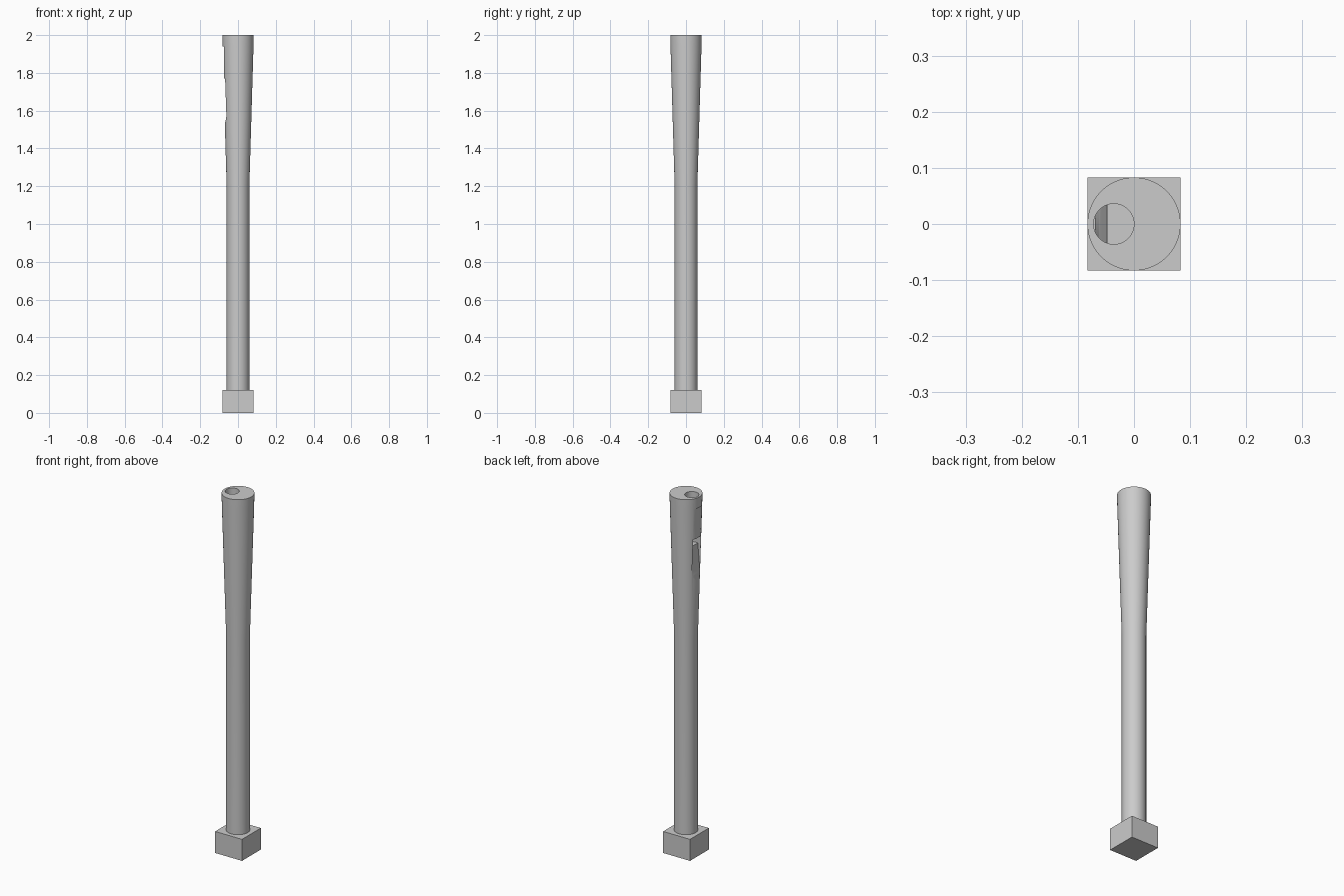
import bpy, bmesh, math

if "Cube" in bpy.data.objects:
    bpy.data.objects.remove(bpy.data.objects["Cube"])

grey = bpy.data.materials.new("grey")
grey.diffuse_color = (0.6, 0.6, 0.6, 1)
grey.use_nodes = True
grey.node_tree.nodes["Principled BSDF"].inputs["Base Color"].default_value = grey.diffuse_color


def make_object(name, bm):
    bmesh.ops.recalc_face_normals(bm, faces=bm.faces[:])
    mesh = bpy.data.meshes.new(name)
    bm.to_mesh(mesh)
    bm.free()
    mesh.materials.append(grey)
    ob = bpy.data.objects.new(name, mesh)
    bpy.context.collection.objects.link(ob)
    return ob


def lathe(name, profile, cx=0.0, sides=64):
    """Closed solid of revolution from (radius, height) pairs."""
    bm = bmesh.new()
    rings = [[bm.verts.new((cx + r * math.cos(math.tau * i / sides),
                            r * math.sin(math.tau * i / sides), z))
              for i in range(sides)] for r, z in profile]
    for a, b in zip(rings, rings[1:]):
        for i in range(sides):
            j = (i + 1) % sides
            bm.faces.new((a[i], a[j], b[j], b[i]))
    bm.faces.new(rings[0])
    bm.faces.new(rings[-1])
    return make_object(name, bm)


def prism(name, profile, half):
    """Extrude an (x, z) outline from y = -half to y = half."""
    bm = bmesh.new()
    face = bm.faces.new([bm.verts.new((x, -half, z)) for x, z in profile])
    ext = bmesh.ops.extrude_face_region(bm, geom=[face])["geom"]
    bmesh.ops.translate(bm, vec=(0, 2 * half, 0),
                        verts=[v for v in ext if isinstance(v, bmesh.types.BMVert)])
    return make_object(name, bm)


def cut(target, cutter):
    cutter.hide_render = True
    cutter.hide_set(True)
    mod = target.modifiers.new("cut", 'BOOLEAN')
    mod.operation = 'DIFFERENCE'
    mod.solver = 'EXACT'
    mod.object = cutter
    bpy.context.view_layer.objects.active = target
    bpy.ops.object.modifier_apply(modifier=mod.name)
    bpy.data.objects.remove(cutter)


# Square foot
prism("foot", [(-0.083, 0), (0.083, 0), (0.083, 0.12), (-0.083, 0.12)], 0.083)

# Straight tube, flared head and rim
pipe = lathe("pipe", [(0.06, 0.11), (0.06, 1.2), (0.082, 1.94), (0.083, 2.0)])

# Off-centre bore in the top
cut(pipe, lathe("bore_cutter", [(0.036, 1.72), (0.036, 2.1)], cx=-0.036))

# Side window with a sloping lip, and the shallow flat above it
cut(pipe, prism("window_cutter", [
    (-0.12, 1.94), (-0.074, 1.94), (-0.074, 1.77), (-0.03, 1.77), (-0.03, 1.72),
    (-0.048, 1.72), (-0.058, 1.6), (-0.063, 1.56), (-0.072, 1.52), (-0.12, 1.52)], 0.0355))

# Smooth the round surfaces only
bpy.ops.object.select_all(action='DESELECT')
pipe.select_set(True)
bpy.context.view_layer.objects.active = pipe
bpy.ops.object.shade_smooth_by_angle(angle=math.radians(30))
